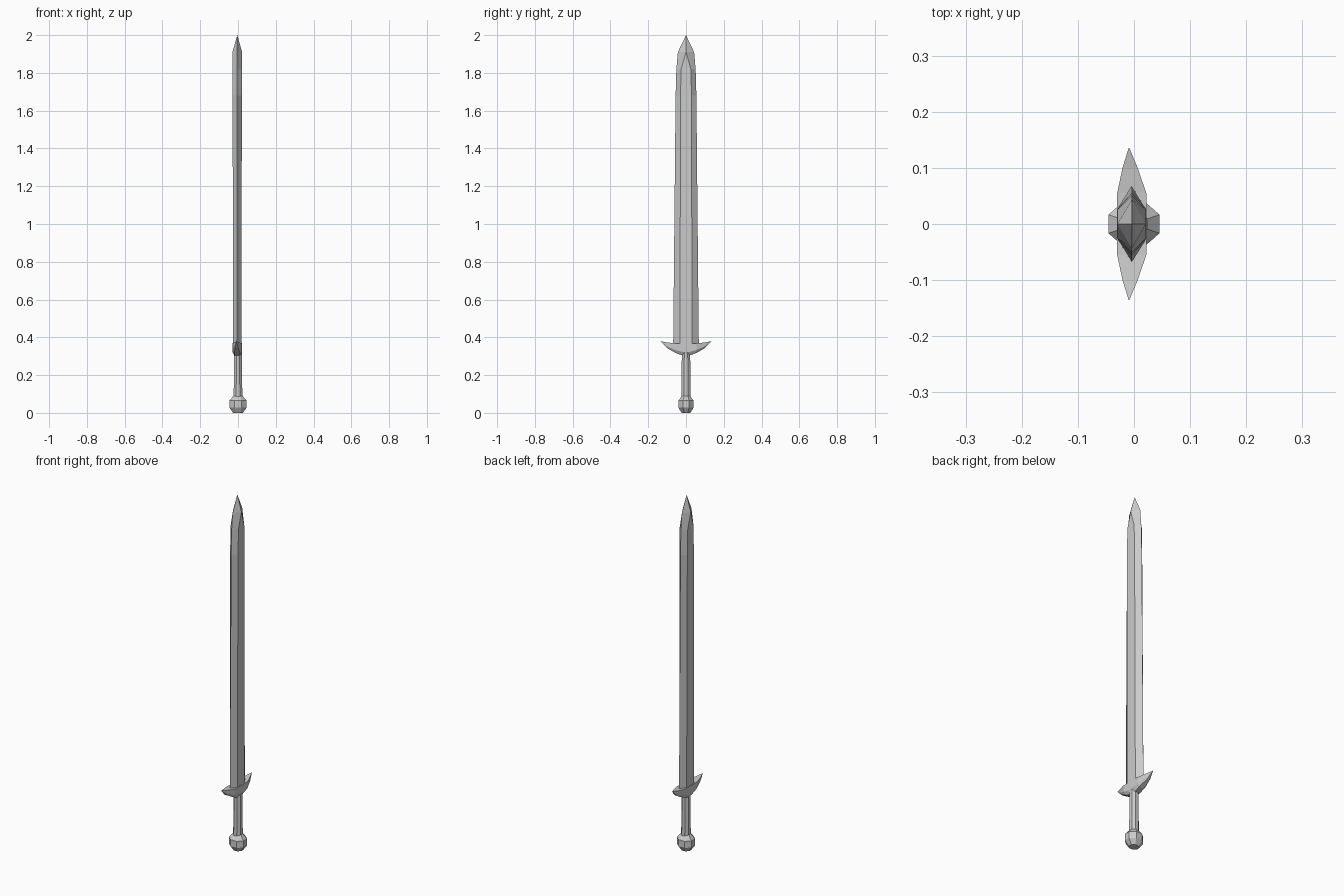
import bpy, bmesh
from math import pi, cos, sin

if "Cube" in bpy.data.objects:
    bpy.data.objects.remove(bpy.data.objects["Cube"])

CX = -0.004  # blade and guard sit slightly off the grip axis


def loft(name, rings):
    """Skin equal-length rings into a closed flat-shaded solid."""
    bm = bmesh.new()
    vs = [[bm.verts.new(p) for p in r] for r in rings]
    n = len(vs[0])
    for a, b in zip(vs, vs[1:]):
        for i in range(n):
            j = (i + 1) % n
            bm.faces.new((a[i], a[j], b[j], b[i]))
    bm.faces.new(vs[0][::-1])
    bm.faces.new(vs[-1])
    bmesh.ops.remove_doubles(bm, verts=bm.verts, dist=0.0005)
    bmesh.ops.dissolve_degenerate(bm, edges=bm.edges, dist=0.0001)
    bmesh.ops.recalc_face_normals(bm, faces=bm.faces)
    me = bpy.data.meshes.new(name)
    bm.to_mesh(me)
    bm.free()
    ob = bpy.data.objects.new(name, me)
    bpy.context.collection.objects.link(ob)
    return ob


def blade_ring(z, edge, flat, t):
    return [(CX, -edge, z), (CX + t, -flat, z), (CX + t, flat, z),
            (CX, edge, z), (CX - t, flat, z), (CX - t, -flat, z)]


def oct_ring(z, rx, ry):
    k = 1 / cos(pi / 8)
    return [(rx * k * cos(pi / 8 + i * pi / 4),
             ry * k * sin(pi / 8 + i * pi / 4), z) for i in range(8)]


def guard_ring(y, bottom, top, t, cx):
    b = bottom + (top - bottom) * 0.3
    return [(cx - t * 0.6, y, bottom), (cx + t * 0.6, y, bottom),
            (cx + t, y, b), (cx + t, y, top),
            (cx - t, y, top), (cx - t, y, b)]


# Blade: flat-sided hexagonal section closing to a diamond point
loft("blade", [blade_ring(*s) for s in (
    (0.34, 0.068, 0.032, 0.022), (1.68, 0.055, 0.029, 0.0245),
    (1.82, 0.051, 0.026, 0.025), (1.91, 0.043, 0.0, 0.0255),
    (2.0, 0.0, 0.0, 0.0))])

# Crossguard: crescent with upswept tips
half = [(0.022, 0.305, 0.367, 0.026, CX), (0.055, 0.317, 0.368, 0.026, CX),
        (0.1, 0.343, 0.373, 0.0135, -0.007), (0.137, 0.38, 0.38, 0.0, -0.009)]
loft("crossguard", [guard_ring(-s[0], *s[1:]) for s in reversed(half)]
     + [guard_ring(*s) for s in half])

# Grip: octagonal handle
loft("grip", [oct_ring(0.07, 0.023, 0.025), oct_ring(0.32, 0.021, 0.022)])

# Pommel: faceted knob
loft("pommel", [oct_ring(*s) for s in (
    (0.0, 0.026, 0.023), (0.028, 0.0455, 0.040),
    (0.065, 0.0455, 0.040), (0.09, 0.024, 0.022))])
